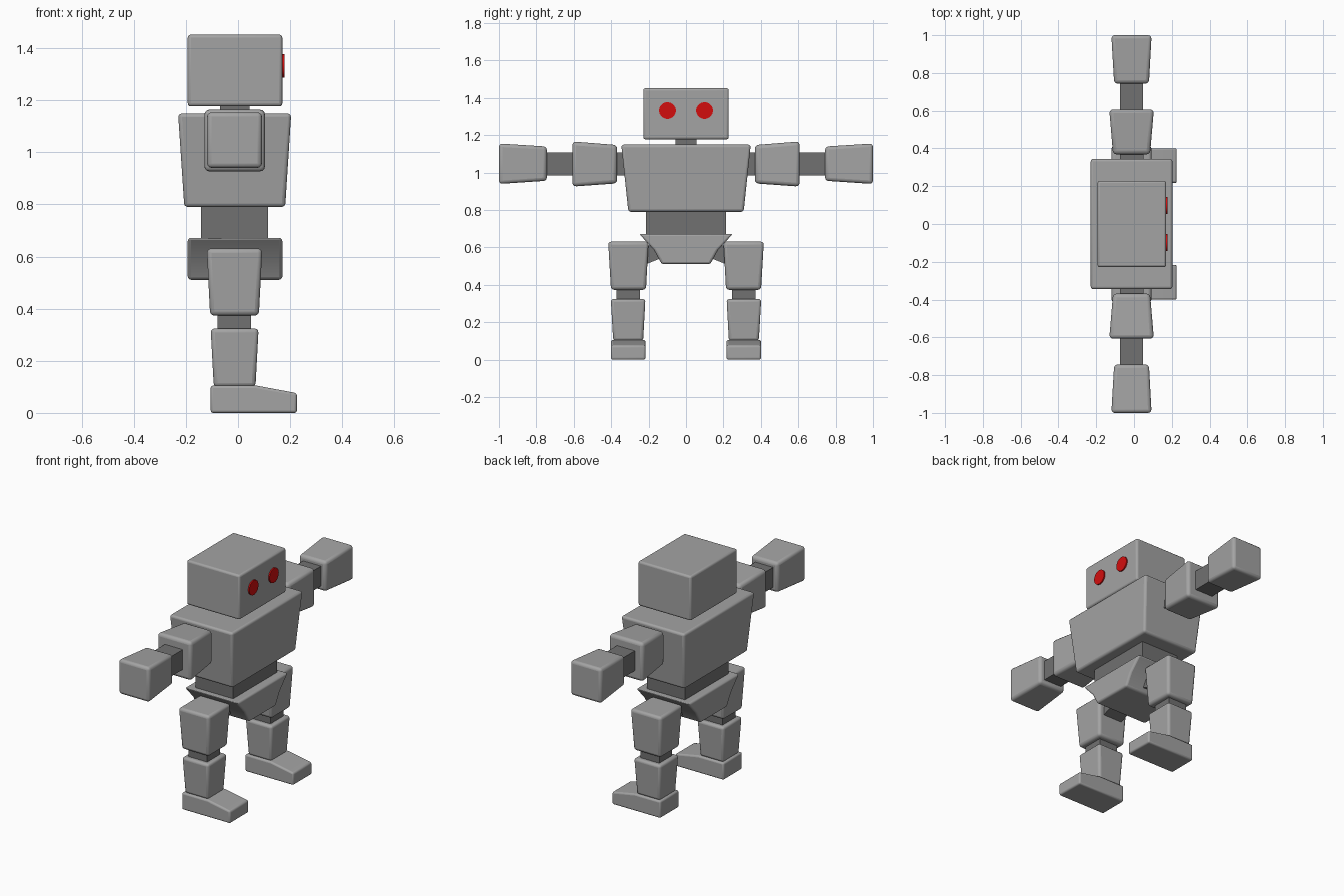
import bpy
import bmesh
import math
from mathutils import Matrix

if "Cube" in bpy.data.objects:
    bpy.data.objects.remove(bpy.data.objects["Cube"])


def material(name, rgb):
    m = bpy.data.materials.new(name)
    m.diffuse_color = (*rgb, 1)
    m.use_nodes = True
    m.node_tree.nodes["Principled BSDF"].inputs["Base Color"].default_value = m.diffuse_color
    return m


SHELL = material("light grey", (0.37, 0.37, 0.37))
JOINT = material("dark grey", (0.165, 0.165, 0.165))
RED = material("red", (0.65, 0.004, 0.004))


def finish(name, bm, mat, bevel=0.0, mirror=False):
    bmesh.ops.recalc_face_normals(bm, faces=bm.faces[:])
    mesh = bpy.data.meshes.new(name)
    bm.to_mesh(mesh)
    bm.free()
    mesh.materials.append(mat)
    ob = bpy.data.objects.new(name, mesh)
    bpy.context.collection.objects.link(ob)
    if bevel:
        b = ob.modifiers.new("Bevel", 'BEVEL')
        b.width, b.segments, b.limit_method = bevel, 3, 'ANGLE'
        b.angle_limit = math.radians(40)
    if mirror:
        m = ob.modifiers.new("Mirror", 'MIRROR')
        m.use_axis = (False, True, False)
        m.use_mirror_merge = False
    bpy.context.view_layer.objects.active = ob
    ob.select_set(True)
    bpy.ops.object.shade_smooth_by_angle(angle=math.radians(35))
    ob.select_set(False)
    return ob


def loft(name, mat, rings, axis='z', bevel=0.0, mirror=False):
    """Tapered box: rings are (position, x0, x1, a0, a1), a being y or z."""
    bm = bmesh.new()
    loops = []
    for t, x0, x1, a0, a1 in rings:
        pts = [(x0, a0), (x1, a0), (x1, a1), (x0, a1)]
        loops.append([bm.verts.new((x, a, t) if axis == 'z' else (x, t, a))
                      for x, a in pts])
    for lo, hi in zip(loops, loops[1:]):
        for i in range(4):
            j = (i + 1) % 4
            bm.faces.new((lo[i], lo[j], hi[j], hi[i]))
    bm.faces.new(loops[0])
    bm.faces.new(loops[-1])
    return finish(name, bm, mat, bevel, mirror)


# Head, neck and body
loft("head", SHELL, [(1.177, -.193, .17, -.228, .228), (1.452, -.193, .17, -.228, .228)], bevel=.012)
loft("neck", JOINT, [(1.13, -.07, .045, -.057, .057), (1.19, -.07, .045, -.057, .057)])
loft("torso", SHELL, [(.79, -.206, .181, -.308, .308), (1.149, -.23, .204, -.346, .346)], bevel=.014)
loft("waist", JOINT, [(.66, -.142, .116, -.213, .213), (.80, -.142, .116, -.213, .213)])
loft("pelvis", SHELL, [(.511, -.193, .17, -.13, .13), (.588, -.193, .17, -.172, .172),
                       (.672, -.193, .17, -.25, .25)], bevel=.012)

# Eyes: thin discs on the +x side of the head
bm = bmesh.new()
bmesh.ops.create_cone(bm, cap_ends=True, segments=32, radius1=.045, radius2=.045, depth=.009,
                      matrix=Matrix.Translation((.1735, .099, 1.332)) @ Matrix.Rotation(math.pi / 2, 4, 'Y'))
finish("eye", bm, RED, mirror=True)

# Arms, stretched out along y
loft("shoulder_joint", JOINT, [(.30, -.075, .05, .985, 1.107), (.39, -.075, .05, .985, 1.107)],
     'y', mirror=True)
loft("upper_arm", SHELL, [(.368, -.111, .085, .942, 1.147), (.607, -.131, .105, .925, 1.166)],
     'y', bevel=.02, mirror=True)
loft("elbow_joint", JOINT, [(.59, -.075, .047, .985, 1.108), (.76, -.075, .047, .985, 1.108)],
     'y', mirror=True)
loft("forearm", SHELL, [(.744, -.105, .079, .956, 1.139), (1.0, -.12, .093, .939, 1.155)],
     'y', bevel=.018, mirror=True)

# Hip links sloping down and out from the pelvis
loft("hip_joint", JOINT, [(.12, -.078, .052, .548, .64), (.25, -.078, .052, .495, .59)],
     'y', mirror=True)

# Legs
loft("thigh", SHELL, [(.373, -.107, .08, .214, .401), (.631, -.12, .093, .2, .416)],
     bevel=.017, mirror=True)
loft("knee_joint", JOINT, [(.31, -.078, .05, .246, .372), (.39, -.078, .05, .246, .372)], mirror=True)
loft("shin", SHELL, [(.1, -.093, .067, .229, .389), (.324, -.105, .079, .217, .402)],
     bevel=.015, mirror=True)

# Feet: side profile extruded in y
bm = bmesh.new()
profile = [(-.105, 0), (.226, 0), (.226, .076), (.07, .105), (-.105, .105)]
face = bm.faces.new([bm.verts.new((x, .217, z)) for x, z in profile])
ext = bmesh.ops.extrude_face_region(bm, geom=[face], use_keep_orig=True)
bmesh.ops.translate(bm, vec=(0, .184, 0),
                    verts=[v for v in ext["geom"] if isinstance(v, bmesh.types.BMVert)])
finish("foot", bm, SHELL, bevel=.01, mirror=True)
